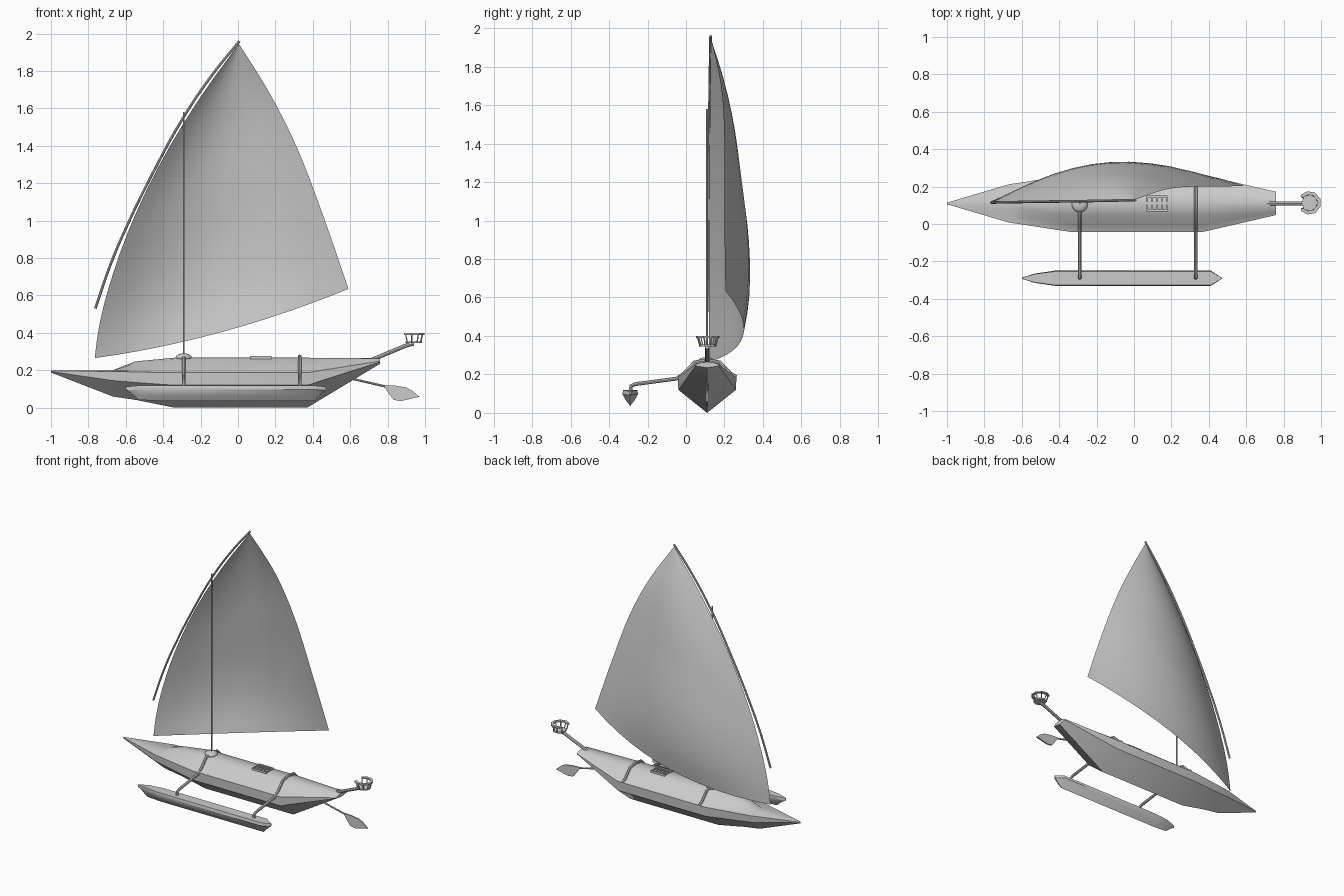
import bpy, bmesh, math
from mathutils import Vector

if "Cube" in bpy.data.objects:
    bpy.data.objects.remove(bpy.data.objects["Cube"])

CY = 0.11  # hull centre line


def finish(obj, angle=35):
    bpy.ops.object.select_all(action='DESELECT')
    obj.select_set(True)
    bpy.context.view_layer.objects.active = obj
    if obj.type == 'CURVE':
        bpy.ops.object.convert(target='MESH')
        obj = bpy.context.object
    bpy.ops.object.shade_smooth_by_angle(angle=math.radians(angle))
    return obj


def mesh(name, verts, faces, angle=35, closed=True):
    me = bpy.data.meshes.new(name)
    me.from_pydata(verts, [], faces)
    if closed:
        bm = bmesh.new()
        bm.from_mesh(me)
        bmesh.ops.recalc_face_normals(bm, faces=bm.faces)
        bm.to_mesh(me)
        bm.free()
    obj = bpy.data.objects.new(name, me)
    bpy.context.collection.objects.link(obj)
    return finish(obj, angle)


def loft(name, stations, cy, angle=35):
    """Skin mirrored half sections (keel to top) along x."""
    verts, faces = [], []
    for x, half in stations:
        ring = half + [(-y, z) for y, z in half[-2:0:-1]]
        verts += [(x, cy + y, z) for y, z in ring]
    n = 2 * len(stations[0][1]) - 2
    for i in range(len(stations) - 1):
        for j in range(n):
            k = (j + 1) % n
            faces.append((i*n + j, i*n + k, (i+1)*n + k, (i+1)*n + j))
    faces += [tuple(range(n)), tuple(range(len(verts) - n, len(verts)))]
    return mesh(name, verts, faces, angle)


def tube(name, pts, r, smooth=False, res=2):
    cu = bpy.data.curves.new(name, 'CURVE')
    cu.dimensions = '3D'
    cu.bevel_depth, cu.bevel_resolution, cu.use_fill_caps = r, res, True
    cu.resolution_u = 4
    sp = cu.splines.new('BEZIER' if smooth else 'POLY')
    points = sp.bezier_points if smooth else sp.points
    points.add(len(pts) - 1)
    for p, c in zip(points, pts):
        if smooth:
            p.co = c
            p.handle_left_type = p.handle_right_type = 'AUTO'
        else:
            p.co = (*c, 1)
    obj = bpy.data.objects.new(name, cu)
    bpy.context.collection.objects.link(obj)
    return finish(obj)


def box(name, lo, hi):
    v = [(x, y, z) for x in (lo[0], hi[0]) for y in (lo[1], hi[1]) for z in (lo[2], hi[2])]
    f = [(0, 1, 3, 2), (4, 6, 7, 5), (0, 4, 5, 1), (2, 3, 7, 6), (0, 2, 6, 4), (1, 5, 7, 3)]
    return mesh(name, v, f)


def sample(pts, t):
    """Point on a smooth curve through pts, t in 0..1."""
    s = t * (len(pts) - 1)
    i = min(int(s), len(pts) - 2)
    f = s - i
    p = [Vector(pts[max(0, min(len(pts) - 1, i + k))]) for k in (-1, 0, 1, 2)]
    return 0.5 * (2*p[1] + (p[2] - p[0])*f + (2*p[0] - 5*p[1] + 4*p[2] - p[3])*f*f
                  + (3*p[1] - p[0] - 3*p[2] + p[3])*f**3)


# Hull with raised deck
mid = [(0, 0), (.15, .12), (.152, .187), (.115, .202), (.06, .258), (0, .267)]
loft("hull", [
    (-1.0, [(0, .188), (.004, .193), (.004, .197), (.003, .199), (.002, .2), (0, .2)]),
    (-.67, [(0, .06), (.098, .145), (.102, .194), (.07, .197), (.03, .199), (0, .2)]),
    (-.55, [(0, .042), (.115, .135), (.12, .191), (.085, .2), (.04, .237), (0, .247)]),
    (-.34, mid), (.37, mid),
    (.76, [(0, .235), (.06, .244), (.062, .249), (.05, .257), (.03, .262), (0, .264)]),
], CY)

# Outrigger float
def float_section(x, w, bottom, top=.118):
    return (x, [(0, bottom), (w*.55, bottom + (top - bottom)*.35),
                (w, top - .02), (w*.9, top), (0, top)])
loft("outrigger_float", [
    float_section(-.6, .003, .1, .112), float_section(-.53, .025, .042),
    float_section(-.42, .041, .036), float_section(.41, .041, .036),
    float_section(.47, .003, .1, .112)], -.29)

# Cross beams bent over the deck
path = [(-.29, .1), (-.285, .14), (-.26, .15), (-.05, .178), (-.01, .205), (.045, .263),
        (.11, .274), (.175, .263), (.23, .205), (.262, .186)]
for label, x in (("front", -.29), ("rear", .33)):
    tube(label + "_cross_beam", [(x, y, z) for y, z in path], .01)

# Mast and dome foot
tube("mast", [(-.29, CY, .26), (-.29, CY, 1.58)], .005)
bpy.ops.mesh.primitive_uv_sphere_add(segments=16, ring_count=8, radius=1, location=(-.29, .105, .268))
dome = bpy.context.object
dome.name = "mast_foot"
dome.scale = (.043, .043, .022)
finish(dome)

# Curved spar
tube("spar", [(-.763, .115, .53), (-.68, .116, .77), (-.59, .118, .98), (-.45, .12, 1.265),
              (-.29, .122, 1.555), (-.13, .125, 1.79), (.008, .128, 1.96)], .007, True)

# Bellied sail: luff and leech joined by bulging rows
luff = [(-.766, .12, .265), (-.745, .12, .42), (-.695, .12, .63), (-.59, .12, .935),
        (-.43, .122, 1.28), (-.215, .125, 1.64), (.005, .13, 1.945)]
leech = [(.59, .205, .635), (.465, .2, 1.0), (.32, .2, 1.38), (.17, .185, 1.68), (.005, .13, 1.945)]
belly = [(.135, 0, 0), (.168, 0, 0), (.165, 0, 0), (.13, 0, 0), (.095, 0, 0), (.05, 0, 0), (0, 0, 0)]
NU, NV = 12, 18
verts, faces = [], []
for j in range(NV + 1):
    v = j / NV
    a, b, d = sample(luff, v), sample(leech, v), sample(belly, v)[0]
    for i in range(NU + 1):
        u = i / NU
        p = a.lerp(b, u)
        k = 4 * u * (1 - u)
        verts.append((p.x, p.y + d * k, p.z - .046 * k * (1 - v)))
for j in range(NV):
    for i in range(NU):
        q = j * (NU + 1) + i
        faces.append((q, q + 1, q + NU + 2, q + NU + 1))
mesh("sail", verts, faces, 60, closed=False)

# Slatted deck hatch
for y in (.068, .143):
    box("hatch_rail", (.065, y, .25), (.18, y + .009, .275))
for i in range(5):
    x = .065 + i * .0265
    box("hatch_slat", (x, .07, .255), (x + .009, .15, .274))

# Steering oar
tube("oar_shaft", [(.56, CY, .166), (.79, CY, .113)], .006)
outline = [(.775, .12), (.84, .118), (.9, .108), (.93, .092), (.97, .058),
           (.87, .035), (.832, .042), (.806, .076)]
n = len(outline)
mesh("oar_blade", [(x, CY + s * .005, z) for s in (-1, 1) for x, z in outline],
     [tuple(range(n)), tuple(range(n, 2*n))] + [(i, (i+1) % n, n + (i+1) % n, n + i) for i in range(n)])

# Stern arm with round seat and open rail
tube("seat_arm", [(.69, CY, .245), (.9, CY, .333), (.94, CY, .343)], .011)
bpy.ops.mesh.primitive_cylinder_add(vertices=8, radius=.045, depth=.01, location=(.94, .113, .35))
bpy.context.object.name = "seat_plate"
def around(a, r, z):
    return (.937 + r * math.cos(a), .113 + r * math.sin(a), z)
angles = [math.radians(-140 + 40 * i) for i in range(8)]
rail = []
for r, z in ((.044, .389), (.063, .389), (.063, .399), (.044, .399)):
    rail += [around(a, r, z) for a in angles]
m = len(angles)
faces = [(k*m + i, k*m + i + 1, ((k+1) % 4)*m + i + 1, ((k+1) % 4)*m + i)
         for k in range(4) for i in range(m - 1)]
faces += [tuple(k*m for k in range(4)), tuple(k*m + m - 1 for k in range(4))]
mesh("seat_rail", rail, faces)
for a in angles:
    tube("seat_post", [around(a, .041, .349), around(a, .053, .391)], .004, res=0)
